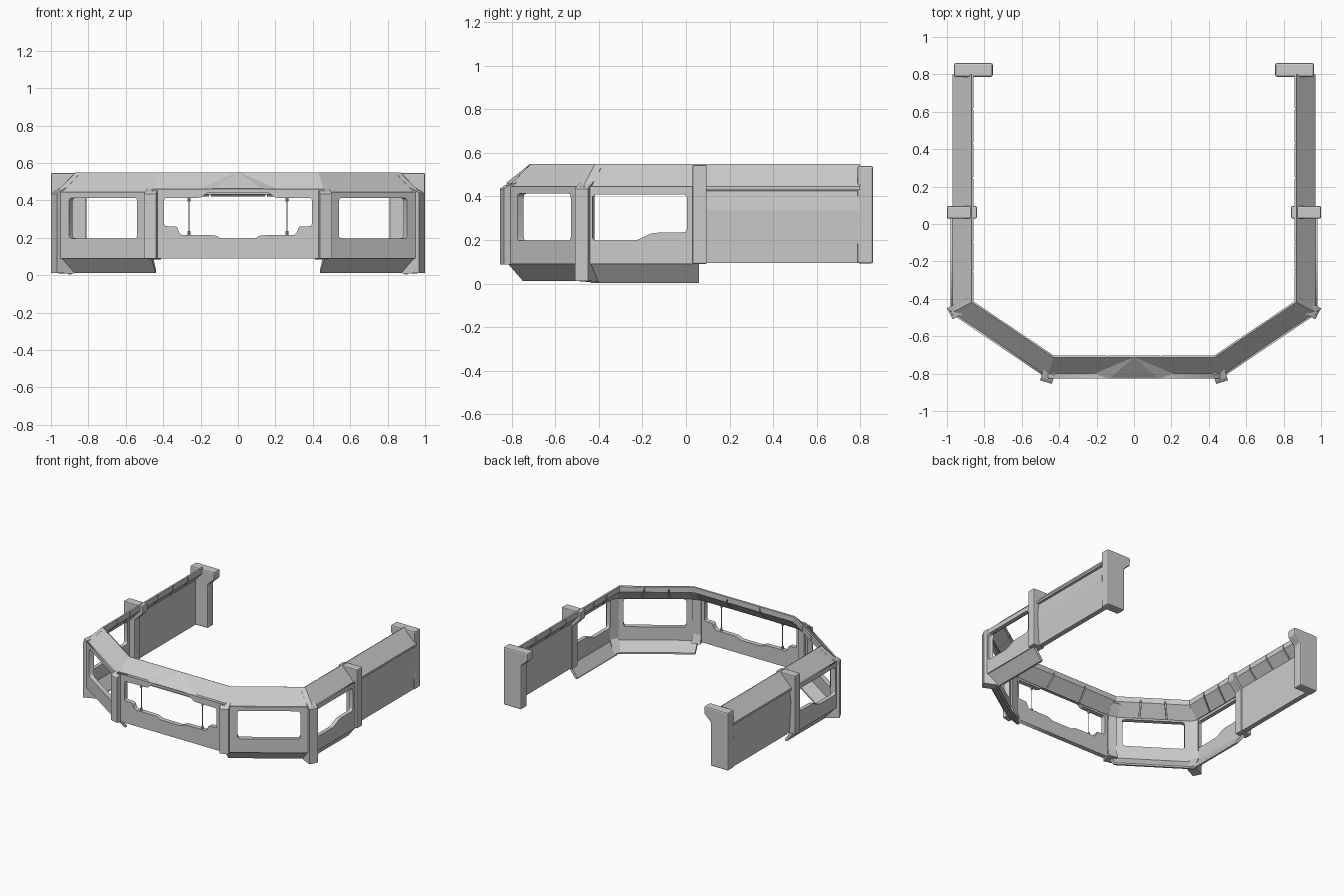
import bpy, bmesh
from mathutils import Vector, Matrix

if "Cube" in bpy.data.objects:
    bpy.data.objects.remove(bpy.data.objects["Cube"])

UP = Vector((0, 0, 1))
# outer line of the wall in plan: left rear -> front -> right rear
HALF = [(0.46, -0.81), (0.965, -0.47), (0.965, 0.06), (0.965, 0.80)]
PATH = [Vector((-x, y, 0)) for x, y in reversed(HALF)] + [Vector((x, y, 0)) for x, y in HALF]
DIRS = [(b - a).normalized() for a, b in zip(PATH, PATH[1:])]


def mitre(i):
    """Inward direction at a path corner, scaled so the walls keep their thickness."""
    n0 = UP.cross(DIRS[max(i - 1, 0)])
    n1 = UP.cross(DIRS[min(i, len(DIRS) - 1)])
    m = (n0 + n1).normalized()
    return m / m.dot(n0)


def ring(i, profile):
    return [PATH[i] + mitre(i) * d + UP * z for d, z in profile]


def solid(name, rings, bevel=0):
    """Closed solid through equal-length rings."""
    bm = bmesh.new()
    rows = [[bm.verts.new(p) for p in r] for r in rings]
    n = len(rows[0])
    for a, b in zip(rows, rows[1:]):
        for k in range(n):
            bm.faces.new((a[k], a[(k + 1) % n], b[(k + 1) % n], b[k]))
    bm.faces.new(rows[0])
    bm.faces.new(rows[-1])
    bmesh.ops.recalc_face_normals(bm, faces=bm.faces)
    return finish(name, bm, bevel)


def finish(name, bm, bevel=0):
    me = bpy.data.meshes.new(name)
    bm.to_mesh(me)
    bm.free()
    ob = bpy.data.objects.new(name, me)
    bpy.context.collection.objects.link(ob)
    if bevel:
        mod = ob.modifiers.new("bevel", 'BEVEL')
        mod.width, mod.segments = bevel, 2
    return ob


def stretch(name, seg, profile, f0=0.0, f1=1.0):
    """Profile swept along part of one wall segment, ends following the mitres."""
    a, b = ring(seg, profile), ring(seg + 1, profile)
    return solid(name, [[p.lerp(q, f) for p, q in zip(a, b)] for f in (f0, f1)])


def rounded(pts, r=0.02):
    out = []
    for i, p in enumerate(pts):
        p, a, b = Vector(p), Vector(pts[i - 1]), Vector(pts[(i + 1) % len(pts)])
        ra, rb = min(r, (a - p).length * 0.45), min(r, (b - p).length * 0.45)
        a, b = p + (a - p).normalized() * ra, p + (b - p).normalized() * rb
        for t in (0, 0.33, 0.67, 1):
            out.append(a * (1 - t) ** 2 + p * 2 * t * (1 - t) + b * t * t)
    return out


def window_panel(name, seg, top, hole, flip=False, radius=0.02, thick=0.035):
    """Upright wall plate with a window opening."""
    length = (PATH[seg + 1] - PATH[seg]).length
    if flip:
        hole = [(length - u, z) for u, z in hole]
    cu = bpy.data.curves.new(name, 'CURVE')
    cu.dimensions, cu.fill_mode, cu.extrude = '2D', 'BOTH', thick / 2
    outline = [(0, 0.09), (length, 0.09), (length, top), (0, top)]
    for pts in (outline, rounded(hole, radius)):
        sp = cu.splines.new('POLY')
        sp.points.add(len(pts) - 1)
        for pt, (u, z) in zip(sp.points, pts):
            pt.co = (u, z, 0, 1)
        sp.use_cyclic_u = True
    tmp = bpy.data.objects.new(name + "_curve", cu)
    bpy.context.collection.objects.link(tmp)
    me = bpy.data.meshes.new_from_object(tmp.evaluated_get(bpy.context.evaluated_depsgraph_get()))
    bpy.data.objects.remove(tmp)
    d = DIRS[seg]
    out = d.cross(UP)
    m = Matrix((d, UP, out)).transposed().to_4x4()
    m.translation = PATH[seg] + out * (0.015 - thick / 2)
    me.transform(m)
    ob = bpy.data.objects.new(name, me)
    bpy.context.collection.objects.link(ob)


# sloping roof all the way round
roof = [(-0.005, 0.445), (0.097, 0.55), (0.102, 0.545), (0.102, 0.525), (0.02, 0.43), (-0.005, 0.43)]
solid("roof", [ring(i, roof) for i in range(len(PATH))])

# segmented ceiling lining under the roof, with gaps between blocks
lining = [(0.095, 0.548), (0.106, 0.546), (0.106, 0.505), (0.03, 0.42), (0.015, 0.435)]
counts = {0: 4, 1: 3, 2: 3, 3: 3, 4: 3, 5: 3, 6: 4}
for seg, n in counts.items():
    gap = 0.005 / (PATH[seg + 1] - PATH[seg]).length
    for k in range(n):
        f0 = k / n + (gap if k else 0)
        f1 = (k + 1) / n - (gap if k < n - 1 else 0)
        stretch("ceiling_block", seg, lining, f0, f1)

# raised brow over the front window
bm = bmesh.new()
for x, y, z in [(0.24, -0.812, 0.447), (0.13, -0.825, 0.463), (-0.13, -0.825, 0.463),
                (-0.24, -0.812, 0.447), (0, -0.712, 0.553), (0, -0.76, 0.47)]:
    bm.verts.new((x, y, z))
bmesh.ops.convex_hull(bm, input=bm.verts)
finish("roof_brow", bm)

# front window with stepped outline
right = [(0.09, 0.195), (0.12, 0.213), (0.26, 0.215), (0.30, 0.213), (0.315, 0.228), (0.325, 0.26),
         (0.395, 0.262), (0.395, 0.412), (0.20, 0.414), (0.16, 0.442)]
front_hole = [(0.46 + x, z) for x, z in right] + [(0.46 - x, z) for x, z in reversed(right)]
window_panel("front_window_panel", 3, 0.46, front_hole, radius=0.012)

# diagonal and side window panels
diag_hole = [(0.085, 0.197), (0.525, 0.197), (0.525, 0.413), (0.085, 0.413)]
side_hole = [(0.04, 0.197), (0.24, 0.197), (0.315, 0.233), (0.475, 0.235), (0.475, 0.41), (0.04, 0.41)]
for seg, flip in ((2, True), (4, False)):
    window_panel("diagonal_window_panel", seg, 0.445, diag_hole, flip)
for seg, flip in ((1, True), (5, False)):
    window_panel("side_window_panel", seg, 0.445, side_hole, flip, thick=0.03)

# skirts folding inward below the diagonal and side windows
for segs, low in (((2, 4), 0.012), ((1, 5), 0.003)):
    for seg in segs:
        stretch("skirt", seg, [(-0.012, 0.095), (0.06, low), (0.075, low), (0.075, low + 0.012), (0.02, 0.095)])

# solid rear side walls with a crease
for seg in (0, 6):
    stretch("rear_wall", seg, [(0.012, 0.095), (0, 0.335), (0.01, 0.425), (0.05, 0.44), (0.05, 0.095)])

# corner posts
front_post = [(-0.037, 0.088), (-0.037, 0.435), (-0.02, 0.448), (0.04, 0.47), (0.108, 0.535),
              (0.108, 0.49), (0.045, 0.42), (0.04, 0.15), (0.06, 0.085)]
side_post = [(-0.022, 0.012), (-0.022, 0.435), (-0.01, 0.445), (0.04, 0.47), (0.108, 0.535),
             (0.108, 0.49), (0.045, 0.42), (0.04, 0.11), (0.095, 0.02), (0.08, 0.008)]
for i, prof in ((2, side_post), (3, front_post), (4, front_post), (5, side_post)):
    inward = mitre(i).normalized()
    along = UP.cross(inward)
    solid("corner_post", [[PATH[i] + inward * d + UP * z + along * s for d, z in prof]
                          for s in (-0.033, 0.033)])

# middle and rear posts, inverted-L profile with a chamfer; slim bars in the front window
mid = [(1.0, 0.09), (1.0, 0.545), (0.84, 0.545), (0.84, 0.485), (0.905, 0.42), (0.905, 0.09)]
rear = [(0.962, 0.092), (0.962, 0.54), (0.755, 0.54), (0.755, 0.48), (0.81, 0.43), (0.81, 0.092)]
for s in (-1, 1):
    solid("middle_post", [[(s * x, y, z) for x, z in mid] for y in (0.03, 0.095)], 0.006)
    solid("rear_post", [[(s * x, y, z) for x, z in rear] for y in (0.787, 0.86)], 0.01)
    bm = bmesh.new()
    bmesh.ops.create_cone(bm, segments=8, radius1=0.003, radius2=0.003, depth=0.22, cap_ends=True,
                          matrix=Matrix.Translation((s * 0.262, -0.808, 0.315)))
    for z in (0.22, 0.408):
        bmesh.ops.create_cone(bm, segments=8, radius1=0.008, radius2=0.008, depth=0.03, cap_ends=True,
                              matrix=Matrix.Translation((s * 0.262, -0.808, z)))
    finish("window_bar", bm)
